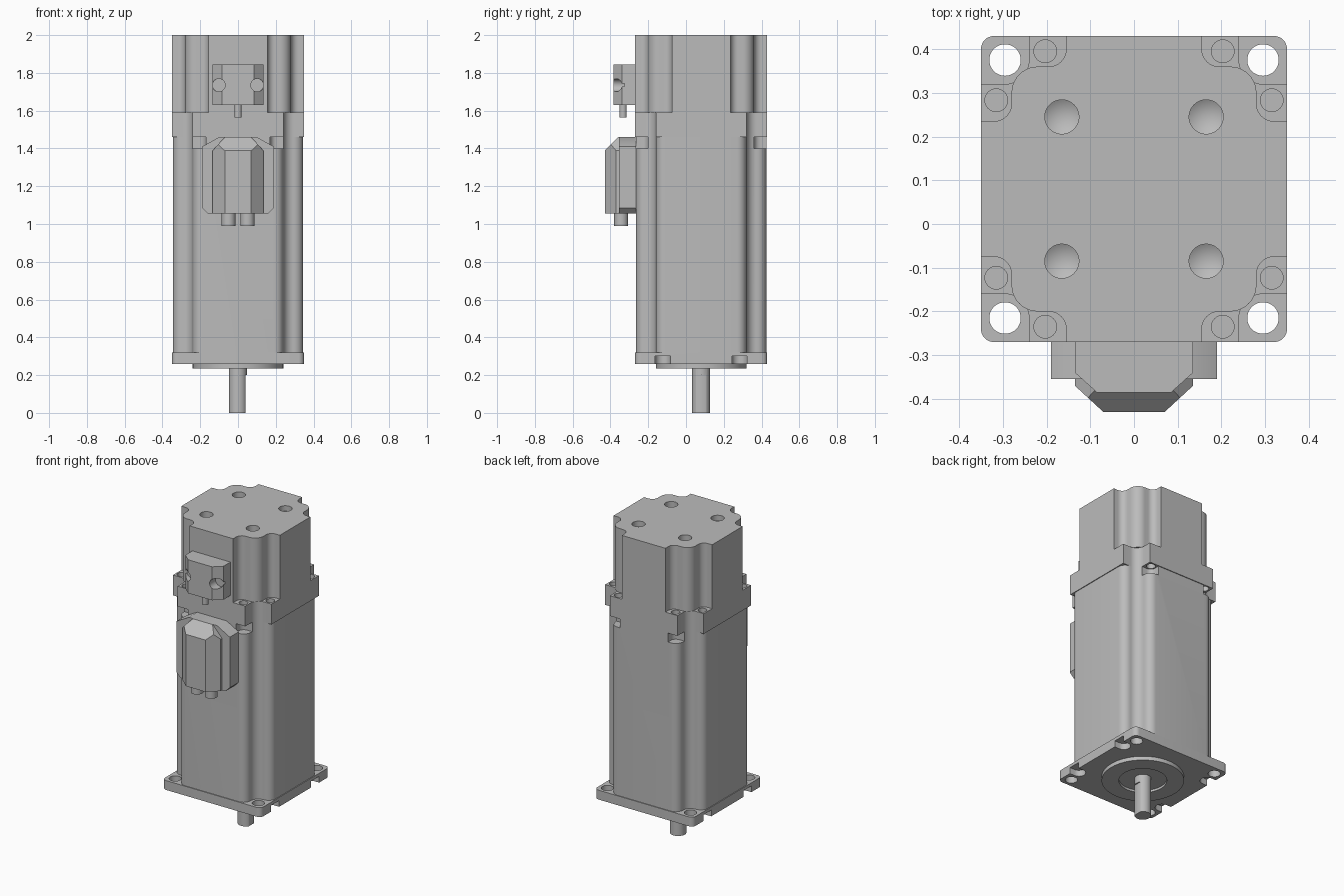
import bpy, bmesh
from math import cos, sin, radians
from mathutils import Vector

if "Cube" in bpy.data.objects:
    bpy.data.objects.remove(bpy.data.objects["Cube"])

grey = bpy.data.materials.new("plain_grey")
grey.use_nodes = True
grey.diffuse_color = (0.5, 0.5, 0.5, 1)
grey.node_tree.nodes["Principled BSDF"].inputs["Base Color"].default_value = (0.5, 0.5, 0.5, 1)

CY = 0.08        # motor axis in y
HALF = 0.35      # half width of the square housing
SIDES = (-1, 1)


def arc(cx, cy, r, a0, a1, n=8):
    angles = [radians(a0 + (a1 - a0) * i / n) for i in range(n + 1)]
    return [(cx + r * cos(a), cy + r * sin(a)) for a in angles]


def circle(cx, cy, r, n=40):
    return arc(cx, cy, r, 0, 360, n)[:-1]


def four_corners(octant):
    """Mirror an eighth of a section over the diagonal, then turn it round the axis."""
    quarter = octant + [(v, u) for u, v in reversed(octant)]
    points = []
    for turn in range(4):
        for u, v in quarter:
            for _ in range(turn):
                u, v = v, -u
            if not points or (Vector(points[-1]) - Vector((u, v + CY))).length > 1e-4:
                points.append((u, v + CY))
    return points


def finish(name, bm):
    bmesh.ops.recalc_face_normals(bm, faces=bm.faces)
    mesh = bpy.data.meshes.new(name)
    bm.to_mesh(mesh)
    bm.free()
    mesh.materials.append(grey)
    obj = bpy.data.objects.new(name, mesh)
    bpy.context.collection.objects.link(obj)
    return obj


def prism_mesh(points, low, high, along_y=False):
    bm = bmesh.new()
    place = (lambda a, b: (a, low, b)) if along_y else (lambda a, b: (a, b, low))
    face = bm.faces.new([bm.verts.new(place(a, b)) for a, b in points])
    top = bmesh.ops.extrude_face_region(bm, geom=[face])["geom"]
    move = (0, high - low, 0) if along_y else (0, 0, high - low)
    bmesh.ops.translate(bm, vec=move, verts=[v for v in top if isinstance(v, bmesh.types.BMVert)])
    return bm


def prism(name, points, low, high, along_y=False):
    return finish(name, prism_mesh(points, low, high, along_y))


def activate(obj):
    bpy.ops.object.select_all(action="DESELECT")
    obj.select_set(True)
    bpy.context.view_layer.objects.active = obj


def cut(obj, cutters):
    activate(obj)
    for cutter in cutters:
        mod = obj.modifiers.new("cut", "BOOLEAN")
        mod.operation = "DIFFERENCE"
        mod.solver = "EXACT"
        mod.object = cutter
        bpy.ops.object.modifier_apply(modifier=mod.name)
        bpy.data.objects.remove(cutter)


def hole(x, y, r, low, high):
    return prism("cutter", circle(x, y, r), low, high)


parts = []

# Mounting flange with corner holes and open slots in its underside
flange = prism("mounting_flange", four_corners(arc(0.32, 0.32, 0.03, 90, 45, 4)), 0.26, 0.32)
cutters = [hole(sx * 0.295, CY + sy * 0.295, 0.036, 0.2, 0.4) for sx in SIDES for sy in SIDES]
for sx in SIDES:
    for sy in SIDES:
        slot = [(0.4, -0.04)] + arc(0.315, 0, 0.04, 270, 90, 12) + [(0.4, 0.04)]
        cutters.append(prism("cutter", [(sx * u, CY + sy * 0.203 + v) for u, v in slot], 0.2, 0.3))
cut(flange, cutters)
parts.append(flange)

# Locating boss with a shallow recess round the shaft
boss = prism("locating_boss", circle(0, CY, 0.24, 64), 0.235, 0.265)
cut(boss, [hole(0, CY, 0.14, 0.2, 0.25)])
parts.append(boss)

# Shaft with a flat on its left side
shaft = prism("shaft", circle(0, CY, 0.048), 0, 0.27)
flat = [(0.04, 0), (0.1, 0), (0.1, 0.2), (0.04, 0.2)]
cut(shaft, [prism("cutter", [(0.04, 0), (0.1, 0), (0.1, 0.2), (0.04, 0.2)], -0.05, 0.2)])
parts.append(shaft)

# Long housing with rounded, relieved corners and nut pockets at the top
body_octant = arc(0.19, 0.295, 0.05, 90, 0) + arc(0.295, 0.295, 0.055, 180, 225, 6)
body_octant[:9] = [(u, min(v, 0.345)) for u, v in body_octant[:9]]
housing = prism("motor_housing", four_corners(body_octant), 0.32, 1.46)
cutters = []
for sx in SIDES:
    for sy in SIDES:
        pocket = [(-0.035, 0.4)] + arc(0, 0.315, 0.035, 180, 270, 6) + [(0.08, 0.28), (0.08, 0.4)]
        cutters.append(prism("cutter", [(sx * (0.205 + u), CY + sy * v) for u, v in pocket], 1.4, 1.5))
cut(housing, cutters)
parts.append(housing)

# Screw collar: eight screw holes beside the corner reliefs
collar_octant = [(0.24, HALF)] + arc(0.295, 0.295, 0.055, 180, 225, 6)
collar = prism("screw_collar", four_corners(collar_octant), 1.46, 1.59)
cutters = []
for sx in SIDES:
    for sy in SIDES:
        for u, v in ((0.203, 0.315), (0.315, 0.203)):
            cutters.append(hole(sx * u, CY + sy * v, 0.026, 1.4, 1.7))
cut(collar, cutters)
parts.append(collar)

# Rear cover with scalloped corners and four drilled holes
cover_octant = [(0.155, HALF)] + arc(0.195, 0.32, 0.04, 180, 270) + arc(0.22, 0.22, 0.06, 90, 45, 5)
cover = prism("rear_cover", four_corners(cover_octant), 1.59, 2.0)
cutters = []
for sx in SIDES:
    for sy in SIDES:
        bm = prism_mesh(circle(sx * 0.165, CY + sy * 0.165, 0.039), 1.965, 2.05)
        bm.faces.ensure_lookup_table()
        floor = min((f for f in bm.faces if len(f.verts) > 4), key=lambda f: f.calc_center_median().z)
        tip = bmesh.ops.poke(bm, faces=[floor])["verts"][0]
        tip.co.z -= 0.023
        cutters.append(finish("cutter", bm))
cut(cover, cutters)
parts.append(cover)


def mirrored(half):
    return half + [(-a, b) for a, b in reversed(half)]


# Upper signal connector with two side screw recesses and a cable stub
plug = prism("signal_connector", mirrored([(0.135, -0.265), (0.135, -0.34), (0.085, -0.385)]), 1.63, 1.845)
cut(plug, [prism("cutter", circle(s * 0.102, 1.735, 0.034), -0.45, -0.325, True) for s in SIDES])
parts.append(plug)
parts.append(prism("signal_cable_stub", circle(0, -0.333, 0.019), 1.565, 1.64))

# Power connector base plate with clipped corners
base = mirrored([(0.16, 1.055), (0.19, 1.085), (0.19, 1.41), (0.1, 1.46)])
parts.append(prism("power_connector_base", base, -0.355, -0.265, True))

# Power connector shell, bevelled at the top and sides
bm = prism_mesh(mirrored([(0.135, -0.35), (0.135, -0.37), (0.07, -0.43)]), 1.055, 1.46)
planes = [((0, -0.43, 1.388), (0, -1, 1))]
planes += [((s * 0.135, 0, 1.388), (s * 1.1, 0, 1)) for s in SIDES]
for point, normal in planes:
    result = bmesh.ops.bisect_plane(bm, geom=bm.verts[:] + bm.edges[:] + bm.faces[:],
                                    plane_co=point, plane_no=Vector(normal).normalized(), clear_outer=True)
    rim = [e for e in result["geom_cut"] if isinstance(e, bmesh.types.BMEdge)]
    bmesh.ops.holes_fill(bm, edges=rim, sides=0)
parts.append(finish("power_connector_shell", bm))

# Two cable stubs under the power connector
for side, s in (("right", -1), ("left", 1)):
    parts.append(prism(side + "_power_cable_stub", circle(s * 0.05, -0.343, 0.037), 0.99, 1.07))

for part in parts:
    activate(part)
    bpy.ops.object.shade_smooth_by_angle(angle=radians(35))
